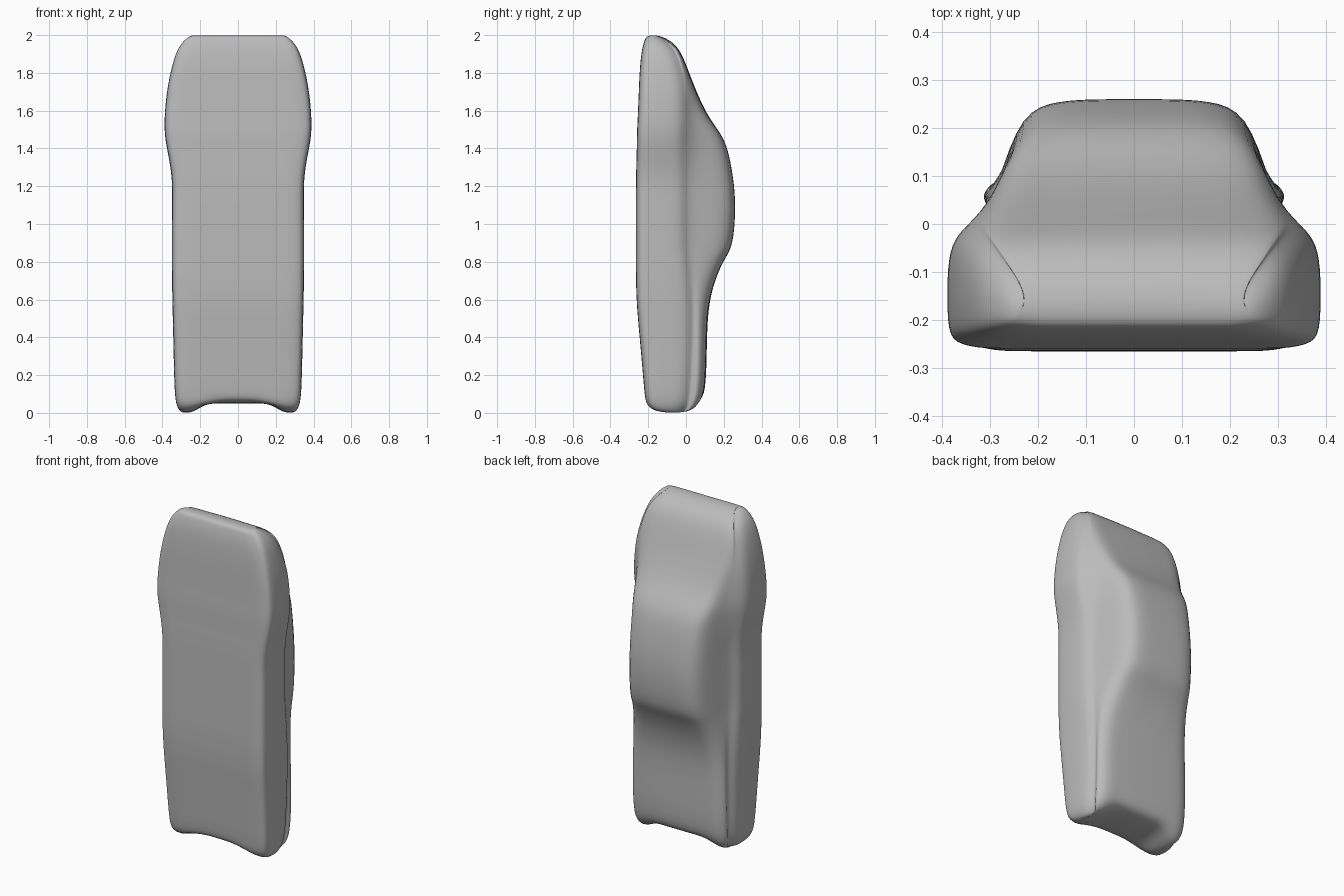
import bpy
import bmesh

cube = bpy.data.objects.get("Cube")
if cube:
    bpy.data.objects.remove(cube)

grey = bpy.data.materials.new("mid grey")
grey.use_nodes = True
colour = (0.5, 0.5, 0.5, 1)
grey.diffuse_color = colour
grey.node_tree.nodes["Principled BSDF"].inputs["Base Color"].default_value = colour

# Levels: height, half width, front y, slab back y, rear bulge half width, rear bulge y
LEVELS = [
    (0.00, 0.30, -0.15, -0.01, 0.24, 0.03),
    (0.03, 0.325, -0.21, 0.01, 0.27, 0.07),
    (0.10, 0.337, -0.22, 0.03, 0.28, 0.105),
    (0.35, 0.342, -0.24, 0.04, 0.28, 0.11),
    (0.55, 0.347, -0.26, 0.04, 0.27, 0.115),
    (0.70, 0.35, -0.265, 0.03, 0.26, 0.15),
    (0.82, 0.35, -0.265, 0.02, 0.245, 0.205),
    (0.88, 0.35, -0.265, 0.01, 0.24, 0.25),
    (1.10, 0.35, -0.265, 0.01, 0.235, 0.265),
    (1.25, 0.347, -0.265, 0.01, 0.235, 0.25),
    (1.40, 0.377, -0.26, 0.00, 0.24, 0.222),
    (1.48, 0.39, -0.26, 0.00, 0.25, 0.185),
    (1.57, 0.39, -0.255, 0.00, 0.26, 0.115),
    (1.70, 0.378, -0.25, 0.00, 0.27, 0.055),
    (1.82, 0.355, -0.245, -0.02, 0.27, 0.01),
    (1.92, 0.325, -0.235, -0.05, 0.25, -0.03),
    (1.97, 0.29, -0.22, -0.10, 0.22, -0.08),
    (2.00, 0.25, -0.21, -0.15, 0.19, -0.14),
]


def half_section(w, f, s, h, b):
    """Half outline, from front centre round the side to back centre."""
    d = min(1, (s - f) / 0.2)
    return [(0, f), (w * 0.33, f), (w * 0.62, f), (w - 0.07, f),
            (w - 0.015, f + 0.01 * d), (w, f + 0.04 * d),
            (w, s - 0.08 * d), (w - 0.015, s - 0.03 * d), (w - 0.045, s),
            (h + 0.045, s + 0.3 * (b - s)), (h, b - 0.1 * (b - s)),
            (h * 0.66, b - 0.003), (h * 0.33, b), (0, b)]


# Loft half of the shell
bm = bmesh.new()
rings = []
for z, *shape in LEVELS:
    ring = []
    for x, y in half_section(*shape):
        # The underside is notched between two rounded feet
        lift = 0.05 * (1 - z / 0.1) if z < 0.1 and x < 0.2 else 0
        ring.append(bm.verts.new((x, y, z + lift)))
    rings.append(ring)
count = len(rings[0])
for low, high in zip(rings, rings[1:]):
    for i in range(count - 1):
        bm.faces.new((low[i], low[i + 1], high[i + 1], high[i]))

# Close both ends with strips running front to back
for ring, top in ((rings[0], False), (rings[-1], True)):
    for i in range(count // 2 - 1):
        quad = [ring[i], ring[i + 1], ring[count - 2 - i], ring[count - 1 - i]]
        bm.faces.new(quad if top else quad[::-1])

mesh = bpy.data.meshes.new("handheld_body")
bm.to_mesh(mesh)
bm.free()
mesh.materials.append(grey)
body = bpy.data.objects.new("handheld_body", mesh)
bpy.context.collection.objects.link(body)

# Mirror to a full body and soften it
mirror = body.modifiers.new("mirror", "MIRROR")
mirror.use_clip = True
smooth = body.modifiers.new("soft surface", "SUBSURF")
smooth.levels = smooth.render_levels = 2
for poly in mesh.polygons:
    poly.use_smooth = True
